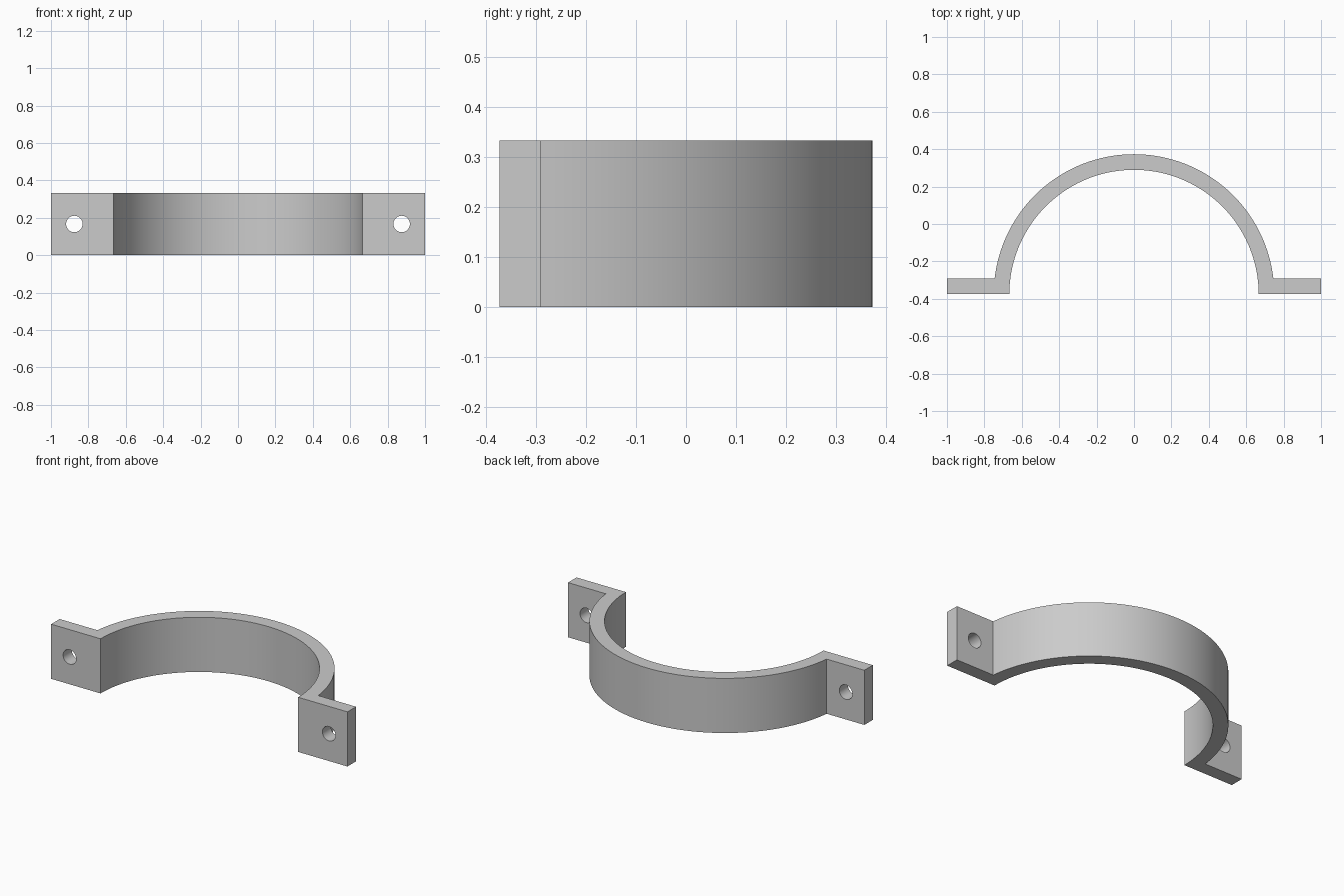
import bpy, bmesh, math

if "Cube" in bpy.data.objects:
    bpy.data.objects.remove(bpy.data.objects["Cube"], do_unlink=True)

HEIGHT = 1 / 3
INNER, OUTER = 2 / 3, 0.75       # radii of the curved strap
FRONT, BACK = -0.373, -0.291     # front and back planes of the bolt tabs
CENTRE_Y = 0.373 - OUTER         # axis of the strap, just in front of the tabs
HOLE_X, HOLE_R = 0.875, 0.044
STEPS = 96

metal = bpy.data.materials.new("light grey metal")
metal.use_nodes = True
grey = (0.6, 0.6, 0.6, 1)
metal.diffuse_color = grey
metal.node_tree.nodes["Principled BSDF"].inputs["Base Color"].default_value = grey


def arc(radius, y_start):
    """Points from the +x side over the back to the -x side, starting at y_start."""
    a = math.asin((y_start - CENTRE_Y) / radius)
    angles = [a + (math.pi - 2 * a) * i / STEPS for i in range(STEPS + 1)]
    return [(radius * math.cos(t), CENTRE_Y + radius * math.sin(t)) for t in angles]


# Strap and tabs as one extruded outline
outline = [(1, FRONT), (1, BACK)] + arc(OUTER, BACK) + [(-1, BACK), (-1, FRONT)]
outline += reversed(arc(INNER, FRONT))
bm = bmesh.new()
face = bm.faces.new([bm.verts.new((x, y, 0)) for x, y in outline])
extruded = bmesh.ops.extrude_face_region(bm, geom=[face])["geom"]
top = [v for v in extruded if isinstance(v, bmesh.types.BMVert)]
bmesh.ops.translate(bm, verts=top, vec=(0, 0, HEIGHT))
bmesh.ops.recalc_face_normals(bm, faces=bm.faces)
mesh = bpy.data.meshes.new("clamp_strap")
bm.to_mesh(mesh)
bm.free()
strap = bpy.data.objects.new("clamp_strap", mesh)
bpy.context.collection.objects.link(strap)
mesh.materials.append(metal)

# Bolt holes through both tabs
for side, name in ((1, "left"), (-1, "right")):
    bpy.ops.mesh.primitive_cylinder_add(
        vertices=48, radius=HOLE_R, depth=0.3, rotation=(math.pi / 2, 0, 0),
        location=(side * HOLE_X, (FRONT + BACK) / 2, HEIGHT / 2))
    cutter = bpy.context.object
    cutter.name = name + "_hole_cutter"
    cutter.data.materials.append(metal)
    cutter.hide_render = True
    cut = strap.modifiers.new(name + "_bolt_hole", "BOOLEAN")
    cut.operation = "DIFFERENCE"
    cut.solver = "EXACT"
    cut.object = cutter
    bpy.ops.object.select_all(action="DESELECT")
    strap.select_set(True)
    bpy.context.view_layer.objects.active = strap
    bpy.ops.object.modifier_apply(modifier=cut.name)
    bpy.data.objects.remove(cutter, do_unlink=True)

# Smooth curved walls with crisp rims
bpy.ops.object.shade_smooth_by_angle(angle=math.radians(30))
